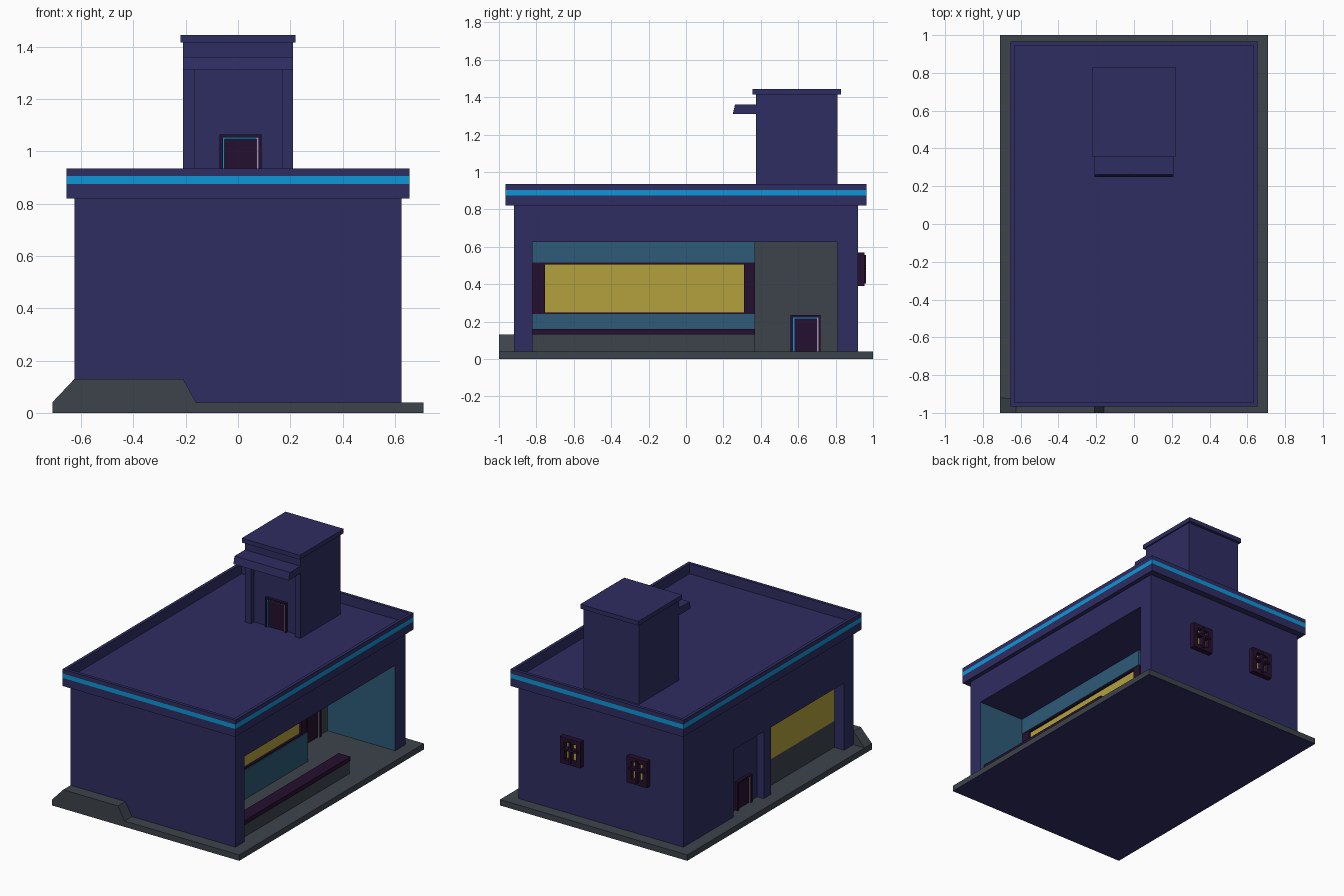
import bpy, bmesh, math
from mathutils import Matrix, Vector

if "Cube" in bpy.data.objects:
    bpy.data.objects.remove(bpy.data.objects["Cube"])


def mat(name, r, g, b):
    m = bpy.data.materials.new(name)
    lin = [((c / 255 + 0.055) / 1.055) ** 2.4 if c > 10 else c / 255 / 12.92 for c in (r, g, b)]
    m.diffuse_color = (*lin, 1)
    m.use_nodes = True
    m.node_tree.nodes["Principled BSDF"].inputs["Base Color"].default_value = m.diffuse_color
    return m


NAVY = mat("navy", 47, 45, 98)
GREY = mat("slate_grey", 61, 67, 75)
TEAL = mat("teal", 45, 91, 119)
PLUM = mat("dark_plum", 37, 16, 46)
YELLOW = mat("window_yellow", 178, 161, 60)
CYAN = mat("cyan", 12, 150, 215)
MAUVE = mat("pale_mauve", 165, 145, 185)


def finish(name, bm, mats, rule=None, m=None):
    """Turn a bmesh into an object; rule(centre, normal) picks the material slot."""
    if m:
        bm.transform(m)
    bmesh.ops.recalc_face_normals(bm, faces=bm.faces)
    for f in bm.faces:
        f.material_index = rule(f.calc_center_median(), f.normal) if rule else 0
    me = bpy.data.meshes.new(name)
    bm.to_mesh(me)
    bm.free()
    for k in mats:
        me.materials.append(k)
    ob = bpy.data.objects.new(name, me)
    bpy.context.collection.objects.link(ob)
    return ob


def box_bm(x0, x1, y0, y1, z0, z1):
    bm = bmesh.new()
    bmesh.ops.create_cube(bm, size=1, matrix=Matrix.Translation(((x0 + x1) / 2, (y0 + y1) / 2, (z0 + z1) / 2))
                          @ Matrix.Diagonal((x1 - x0, y1 - y0, z1 - z0, 1)))
    return bm


def box(name, dims, mats, rule=None, m=None):
    return finish(name, box_bm(*dims), [mats] if not isinstance(mats, list) else mats, rule, m)


def prism(name, pts, depth, mt):
    """Extrude a polygon of 3D points along a vector."""
    bm = bmesh.new()
    f = bm.faces.new([bm.verts.new(p) for p in pts])
    r = bmesh.ops.extrude_face_region(bm, geom=[f])
    bmesh.ops.translate(bm, vec=depth, verts=[v for v in r["geom"] if isinstance(v, bmesh.types.BMVert)])
    return finish(name, bm, [mt])


def cut(ob, *cutters):
    """Subtract boxes from an object, then recolour by the caller."""
    for i, d in enumerate(cutters):
        c = box("cutter", d, NAVY)
        c.hide_render = True
        mod = ob.modifiers.new("cut", 'BOOLEAN')
        mod.operation, mod.solver, mod.object = 'DIFFERENCE', 'EXACT', c
        bpy.context.view_layer.objects.active = ob
        bpy.ops.object.modifier_apply(modifier=mod.name)
        bpy.data.objects.remove(c)


def door(name, loc, angle, h):
    """Door standing at loc on its wall, facing local -y."""
    m = Matrix.Translation(loc) @ Matrix.Rotation(angle, 4, 'Z')
    w = 0.08
    box(name + "_panel", (-w + .012, w - .012, -.006, .01, 0, h - .012), PLUM, m=m)
    for s, side in ((-1, "left"), (1, "right")):
        a, b = sorted((s * w, s * (w - .012)))
        box(f"{name}_post_{side}", (a, b, -.02, .01, 0, h), PLUM, m=m)
        a, b = sorted((s * (w - .012), s * (w - .019)))
        box(f"{name}_strip_{side}", (a, b, -.012, -.006, 0, h - .012), CYAN if s < 0 else MAUVE, m=m)
    box(name + "_lintel", (-w + .012, w - .012, -.02, .01, h - .012, h), PLUM, m=m)
    box(name + "_strip_top", (-w + .019, w - .019, -.012, -.006, h - .018, h - .012), CYAN, m=m)


# Ground slab with navy underside, and the raised kerb at the front
box("ground_slab", (-.71, .71, -1, 1, 0, .04), [GREY, NAVY], lambda c, n: int(n.z < -.5))
prism("front_kerb", [(-.71, -1, .04), (-.16, -1, .04), (-.21, -1, .13), (-.625, -1, .13)], (0, .08, 0), GREY)

# Main body with the deep right-hand porch and two shallow bays on the left
body = box("main_body", (-.625, .625, -.92, .92, .04, .82), [NAVY, GREY, TEAL])
cut(body, (.11, .8, -.82, .81, 0, .625), (-.8, -.575, .05, .38, 0, .5), (-.8, -.545, -.82, -.03, 0, .5))
for p in body.data.polygons:
    c, n = p.center, p.normal
    if n.x > .5 and abs(c.x - .11) < .01:
        p.material_index = 1
    elif abs(n.y) > .5 and .1 < c.x < .62 and abs(c.y) < .85:
        p.material_index = 2

# Roof cornice: sunken top and a cyan band around the outside
bm = box_bm(-.655, .655, -.965, .965, .82, .935)
bm.normal_update()
top = [f for f in bm.faces if f.normal.z > .5]
bmesh.ops.inset_region(bm, faces=top, thickness=.03)
r = bmesh.ops.extrude_face_region(bm, geom=top)
bmesh.ops.translate(bm, vec=(0, 0, -.07), verts=[v for v in r["geom"] if isinstance(v, bmesh.types.BMVert)])
bmesh.ops.delete(bm, geom=top, context='FACES_ONLY')
for z in (.875, .905):
    bmesh.ops.bisect_plane(bm, geom=bm.verts[:] + bm.edges[:] + bm.faces[:], plane_co=(0, 0, z), plane_no=(0, 0, 1))
finish("roof_cornice", bm, [NAVY, CYAN],
       lambda c, n: int(.876 < c.z < .904 and abs(n.z) < .5 and (abs(c.x) > .64 or abs(c.y) > .95)))

# Shop front inside the porch
box("shop_base", (.11, .27, -.82, .37, .04, .24), TEAL)
box("shop_fascia", (.11, .27, -.82, .37, .515, .625), TEAL)
box("shop_core", (.11, .245, -.82, .37, .24, .515), PLUM)
box("shop_glass", (.245, .25, -.755, .31, .25, .505), YELLOW)
for y0, y1, s in ((-.82, -.755, "front"), (.31, .37, "back")):
    box(f"shop_post_{s}", (.245, .265, y0, y1, .24, .515), PLUM)
box("shop_sill", (.245, .265, -.755, .31, .24, .25), PLUM)
box("shop_head", (.245, .265, -.755, .31, .505, .515), PLUM)

# Low planter wall along the porch edge
box("planter_wall", (.515, .585, -.82, .37, .04, .13), GREY)
box("planter_cap", (.505, .595, -.82, .37, .13, .16), PLUM)

# Left bay: grey dado below a yellow window
box("left_dado", (-.55, -.542, -.82, -.03, .04, .22), GREY)
box("left_glass", (-.55, -.542, -.82, -.03, .22, .5), YELLOW)

# Roof tower with recessed entrance, cap and canopy
tower = box("roof_tower", (-.21, .21, .375, .81, .865, 1.415), NAVY)
cut(tower, (-.165, .17, .2, .41, .8, 1.31))
box("tower_cap", (-.22, .22, .355, .83, 1.415, 1.445), NAVY)
prism("tower_canopy", [(-.21, .25, 1.31), (-.21, .375, 1.31), (-.21, .375, 1.36), (-.21, .262, 1.36)],
      (.42, 0, 0), NAVY)

# Doors: tower, porch and left bay
door("tower_door", (.01, .41, .865), 0, .2)
door("porch_door", (.11, .64, .04), math.pi / 2, .195)
door("left_door", (-.575, .21, .04), -math.pi / 2, .195)

# Two barred windows on the back wall
for i, x in enumerate((.21, -.295)):
    n = f"back_window_{i + 1}"
    box(n + "_glass", (x - .05, x + .05, .918, .927, .42, .54), YELLOW)
    for s in (-1, 1):
        a, b = sorted((x + s * .078, x + s * .045))
        box(f"{n}_side_{s}", (a, b, .92, .955, .39, .57), PLUM)
        zc = .48 + s * .075
        box(f"{n}_rail_{s}", (x - .045, x + .045, .92, .955, zc - .015, zc + .015), PLUM)
    box(n + "_mullion", (x - .008, x + .008, .92, .962, .405, .555), PLUM)
    box(n + "_crossbar", (x - .06, x + .06, .92, .962, .485, .5), PLUM)
